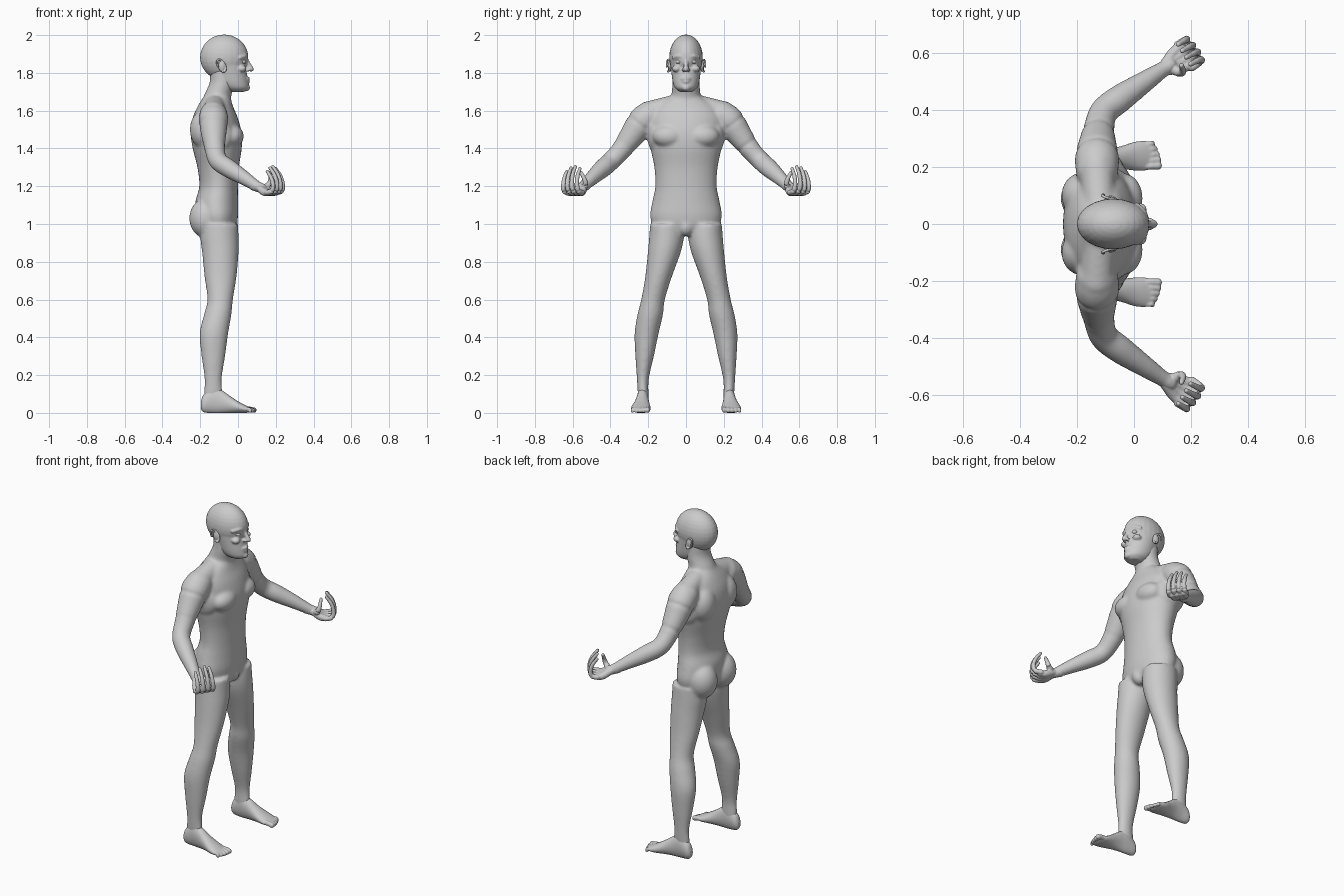
import bpy, bmesh, math
from mathutils import Vector, Matrix

cube = bpy.data.objects.get("Cube")
if cube:
    bpy.data.objects.remove(cube, do_unlink=True)

skin = bpy.data.materials.new("grey_skin")
skin.use_nodes = True
skin.diffuse_color = (0.6, 0.6, 0.6, 1)
skin.node_tree.nodes["Principled BSDF"].inputs["Base Color"].default_value = skin.diffuse_color


def spline(rows, steps=5):
    """Pass a smooth curve through rows of any length."""
    pts = [Vector(r) for r in rows]
    out = []
    for i in range(len(pts) - 1):
        p, q = pts[i], pts[i + 1]
        before = (q - pts[i - 1]) / 2 if i else q - p
        after = (pts[i + 2] - p) / 2 if i + 2 < len(pts) else q - p
        for k in range(steps):
            t = k / steps
            out.append(p + before * t + ((q - p) * 3 - before * 2 - after) * t ** 2
                       + ((p - q) * 2 + before + after) * t ** 3)
    return out + [pts[-1]]


def skin_rings(bm, rings):
    """Join rings of points into a closed surface."""
    loops = [[bm.verts.new(p) for p in ring] for ring in rings]
    n = len(loops[0])
    for a, b in zip(loops, loops[1:]):
        for i in range(n):
            j = (i + 1) % n
            bm.faces.new((a[i], a[j], b[j], b[i]))
    bm.faces.new(loops[0][::-1])
    bm.faces.new(loops[-1])


def angles(n):
    return [math.tau * i / n for i in range(n)]


def loft(bm, rows, axis, side=1, n=32):
    """Ellipses along an axis; each row is position, then low and high of the other two axes."""
    rings = []
    for t, a0, a1, b0, b1 in spline(rows):
        ring = []
        for w in angles(n):
            a = (a0 + a1) / 2 + (a1 - a0) / 2 * math.cos(w)
            b = (b0 + b1) / 2 + (b1 - b0) / 2 * math.sin(w)
            x, y, z = (a, b, t) if axis == "z" else (t, a, b)
            ring.append((x, y * side, z))
        rings.append(ring)
    skin_rings(bm, rings)


def tube(bm, rows, side=1, n=16):
    """Round limb through rows of x, y, z, radius, with rounded ends."""
    path = spline(rows)
    pts = [Vector((p[0], p[1] * side, p[2])) for p in path]
    rings = []
    for i, p in enumerate(pts):
        d = (pts[min(i + 1, len(pts) - 1)] - pts[max(i - 1, 0)]).normalized()
        u = d.cross((0.31, 0.2, 0.93) if abs(d.z) < 0.8 else (1, 0, 0)).normalized()
        v = d.cross(u)
        rings.append([p + (u * math.cos(w) + v * math.sin(w)) * path[i][3] for w in angles(n)])
    skin_rings(bm, rings)
    for i in (0, -1):
        ball(bm, pts[i], [path[i][3]] * 3)


def ball(bm, centre, radii, side=1, turn=Matrix()):
    c = Vector(centre)
    m = Matrix.Translation((c.x, c.y * side, c.z)) @ turn @ Matrix.Diagonal((*radii, 1))
    bmesh.ops.create_uvsphere(bm, u_segments=24, v_segments=16, radius=1, matrix=m)


def finish(bm, name, voxel, rounds):
    """Fuse the overlapping forms into one smooth surface."""
    bmesh.ops.recalc_face_normals(bm, faces=bm.faces)
    mesh = bpy.data.meshes.new(name)
    bm.to_mesh(mesh)
    bm.free()
    mesh.materials.append(skin)
    obj = bpy.data.objects.new(name, mesh)
    bpy.context.collection.objects.link(obj)
    fuse = obj.modifiers.new("fuse", "REMESH")
    fuse.mode = "VOXEL"
    fuse.voxel_size = voxel
    fuse.use_smooth_shade = True
    soften = obj.modifiers.new("soften", "SMOOTH")
    soften.factor = 0.5
    soften.iterations = rounds
    return obj


# Torso, neck, legs and arms
bm = bmesh.new()
torso = [(0.94, -.16, -.03, .09), (0.98, -.2, -.01, .165), (1.04, -.22, .0, .19),
         (1.12, -.225, .0, .178), (1.2, -.205, .0, .163), (1.3, -.215, .005, .168),
         (1.4, -.24, .02, .188), (1.48, -.25, .02, .2), (1.56, -.24, .0, .2),
         (1.62, -.215, -.025, .165), (1.67, -.185, -.04, .09)]
loft(bm, [(z, b, f, -w, w) for z, b, f, w in torso], "z")
loft(bm, [(1.6, -.2, -.04, -.09, .09), (1.68, -.18, -.035, -.077, .077),
          (1.75, -.15, -.015, -.072, .072), (1.82, -.15, -.02, -.07, .07)], "z")
ball(bm, (-.04, 0, .985), (.042, .04, .05))
for side in (1, -1):
    loft(bm, [(1.0, -.2, .0, .02, .19), (.93, -.2, .003, .012, .195), (.85, -.19, .003, .028, .202),
              (.72, -.177, -.008, .075, .216), (.6, -.162, -.027, .112, .237),
              (.52, -.18, -.035, .122, .257), (.42, -.203, -.052, .145, .272),
              (.3, -.193, -.068, .17, .268), (.18, -.177, -.086, .197, .26),
              (.1, -.18, -.082, .199, .255), (.05, -.18, -.09, .2, .25)], "z", side)
    tube(bm, [(-.13, .19, 1.575, .075), (-.13, .23, 1.545, .078), (-.128, .285, 1.47, .066),
              (-.122, .34, 1.395, .054), (-.105, .395, 1.335, .05), (-.05, .44, 1.295, .049),
              (.03, .495, 1.245, .039), (.1, .542, 1.2, .029), (.125, .557, 1.19, .028)], side, 24)
    tube(bm, [(-.12, .04, 1.635, .055), (-.13, .2, 1.588, .062)], side)
    ball(bm, (-.17, .09, 1.03), (.088, .085, .105), side)
    ball(bm, (-.035, .09, 1.465), (.066, .088, .062), side)
    ball(bm, (-.185, .1, 1.5), (.07, .08, .1), side)
    ball(bm, (-.11, .165, 1.47), (.08, .04, .09), side)
finish(bm, "body", 0.008, 10)

# Head with face
bm = bmesh.new()
ball(bm, (-.073, 0, 1.882), (.128, .089, .121))
loft(bm, [(1.7, -.05, .035, -.035, .035), (1.72, -.09, .056, -.058, .058),
          (1.75, -.12, .055, -.07, .07), (1.8, -.14, .046, -.077, .077),
          (1.85, -.16, .04, -.082, .082), (1.9, -.16, .047, -.08, .08),
          (1.94, -.14, .025, -.07, .07)], "z")
tube(bm, [(.043, 0, 1.872, .011), (.056, 0, 1.845, .012), (.07, 0, 1.82, .014)])
tube(bm, [(.05, -.02, 1.768, .006), (.056, 0, 1.771, .008), (.05, .02, 1.768, .006)])
tube(bm, [(.048, -.018, 1.756, .006), (.055, 0, 1.753, .009), (.048, .018, 1.756, .006)])
ball(bm, (.045, 0, 1.722), (.019, .024, .018))
for side in (1, -1):
    tube(bm, [(.042, .012, 1.883, .01), (.035, .04, 1.889, .011), (.01, .066, 1.88, .01)], side)
    ball(bm, (.02, .05, 1.822), (.025, .024, .018), side)
    ball(bm, (.056, .013, 1.816), (.013, .009, .009), side)
finish(bm, "head", 0.005, 4)

# Palm frame: forward along the forearm, across towards the thumb side, and out of the palm
forward = Vector((.8, .5, -.33)).normalized()
across = Vector((.53, -.85, 0)).normalized()
across = (across - forward * across.dot(forward)).normalized()
wrist = Vector((.11, .548, 1.195))
up = Vector((-.1, 0, 1))

for side, word in ((1, "left"), (-1, "right")):
    # Cupped hand
    bm = bmesh.new()

    def place(f, a, u):
        return wrist + forward * f + across * a + up * u

    tube(bm, [(*place(-.03, 0, 0), .029), (*place(.02, 0, 0), .026)], side)
    for a in (-.03, -.01, .01, .03):
        tube(bm, [(*place(.01, a * .4, 0), .02), (*place(.055, a, -.008), .02),
                  (*place(.09, a * 1.2, .0), .016)], side)
    for i, length in enumerate((.84, .98, 1.04, .96)):
        a = -.038 + .026 * i
        curl = [(.085, 0, .014), (.125, .022, .0135), (.138, .062, .012),
                (.128, .105, .011), (.1, .137, .009)]
        tube(bm, [(*place(.085 + (f - .085) * length, a * (1.2 - u), u * length), r)
                  for f, u, r in curl], side, 12)
    tube(bm, [(*place(.02, .012, .0), .02), (*place(.04, .042, .025), .016),
              (*place(.055, .045, .06), .012), (*place(.065, .028, .1), .009)], side, 12)
    finish(bm, word + "_hand", 0.0035, 3)

    # Foot with five toes
    bm = bmesh.new()
    loft(bm, [(-.197, .215, .243, .02, .06), (-.18, .203, .256, .003, .1), (-.13, .198, .259, -.002, .14),
              (-.085, .197, .264, -.002, .12), (-.04, .193, .275, -.002, .088), (.0, .188, .288, -.002, .062),
              (.035, .187, .292, -.001, .043), (.06, .194, .288, .003, .03)], "x", side)
    for i in range(5):
        y, r = .204 + .0195 * i, .0145 - .0012 * i
        tip = .084 - .0025 * i * i / 2
        tube(bm, [(.03, y, .02, r), (.06, y, .02, r * .95), (tip, y + .001, r, r)], side, 12)
    finish(bm, word + "_foot", 0.004, 3)

    # Ear: shallow shell with a raised rim
    bm = bmesh.new()
    rim = [(-.088 + .02 * math.cos(w) - .012 * math.sin(w), .094 - .008 * math.cos(w),
            1.838 + .032 * math.sin(w), .0055) for w in [a * .9 - 1.9 for a in angles(12)]]
    tube(bm, rim, side, 10)
    ball(bm, (-.085, .085, 1.836), (.019, .012, .03), side)
    finish(bm, word + "_ear", 0.003, 2)

    # Eyeball
    bm = bmesh.new()
    ball(bm, (.027, .038, 1.859), (.016, .017, .012), side)
    finish(bm, word + "_eye", 0.003, 2)
